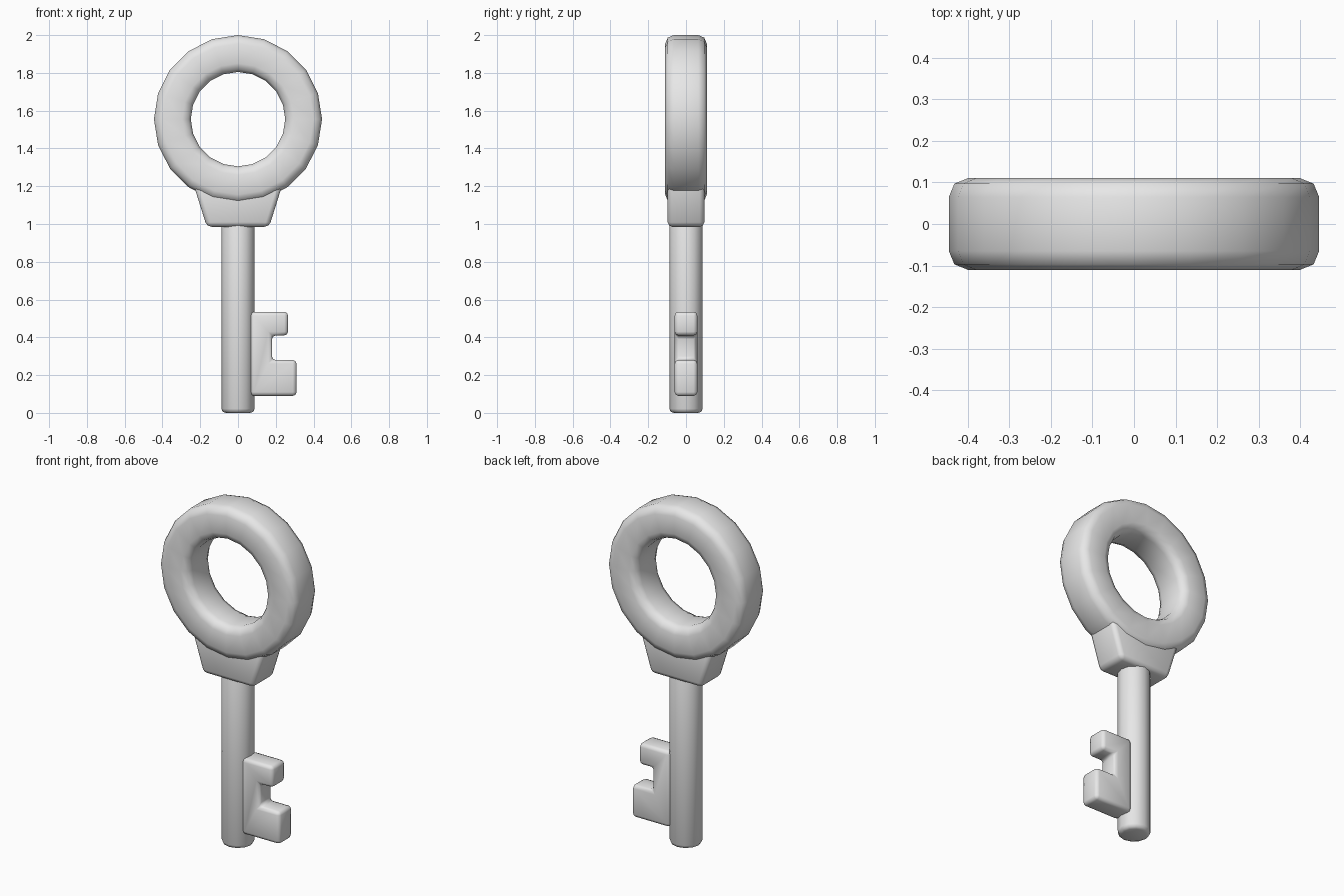
import bpy, bmesh, math
from mathutils import Matrix, Vector

cube = bpy.data.objects.get("Cube")
if cube:
    bpy.data.objects.remove(cube, do_unlink=True)

GREY = (0.8, 0.8, 0.8, 1.0)
metal = bpy.data.materials.new("light_grey_metal")
metal.use_nodes = True
metal.diffuse_color = GREY
metal.node_tree.nodes["Principled BSDF"].inputs["Base Color"].default_value = GREY


def finish(name, bm, bevel):
    """Smooth-shaded object with rounded edges."""
    bmesh.ops.recalc_face_normals(bm, faces=bm.faces)
    for face in bm.faces:
        face.smooth = True
    mesh = bpy.data.meshes.new(name)
    bm.to_mesh(mesh)
    bm.free()
    mesh.materials.append(metal)
    obj = bpy.data.objects.new(name, mesh)
    bpy.context.collection.objects.link(obj)
    mod = obj.modifiers.new("rounded_edges", 'BEVEL')
    mod.width = bevel
    mod.segments = 2
    mod.limit_method = 'ANGLE'
    mod.angle_limit = math.radians(50)
    return obj


def plate(name, outline, half_depth, bevel):
    """Extrude an x-z outline symmetrically along y."""
    bm = bmesh.new()
    face = bm.faces.new([bm.verts.new((x, -half_depth, z)) for x, z in outline])
    new = bmesh.ops.extrude_face_region(bm, geom=[face])["geom"]
    verts = [v for v in new if isinstance(v, bmesh.types.BMVert)]
    bmesh.ops.translate(bm, verts=verts, vec=(0, 2 * half_depth, 0))
    return finish(name, bm, bevel)


# Ring handle: a rectangular section spun around the y axis
centre = Vector((0, 0, 1.555))
bm = bmesh.new()
section = [bm.verts.new((0, y, centre.z + r))
           for r, y in ((0.25, -0.11), (0.445, -0.11), (0.445, 0.11), (0.25, 0.11))]
edges = [bm.edges.new((section[i], section[(i + 1) % 4])) for i in range(4)]
bmesh.ops.spin(bm, geom=section + edges, cent=centre, axis=(0, 1, 0),
               angle=math.tau, steps=20)
bmesh.ops.remove_doubles(bm, verts=bm.verts, dist=0.001)
finish("ring_handle", bm, 0.045)

# Flared collar between ring and shaft
plate("collar", [(-0.165, 0.985), (0.165, 0.985), (0.245, 1.24), (-0.245, 1.24)],
      0.097, 0.025)

# Round shaft
bm = bmesh.new()
bmesh.ops.create_cone(bm, cap_ends=True, segments=12, radius1=0.088, radius2=0.088,
                      depth=1.1, matrix=Matrix.Translation((0, 0, 0.55)))
finish("shaft", bm, 0.022)

# Notched key bit on the left side
plate("key_bit", [(0.065, 0.09), (0.31, 0.09), (0.31, 0.28), (0.18, 0.28),
                  (0.18, 0.41), (0.265, 0.41), (0.265, 0.535), (0.065, 0.535)],
      0.06, 0.02)
